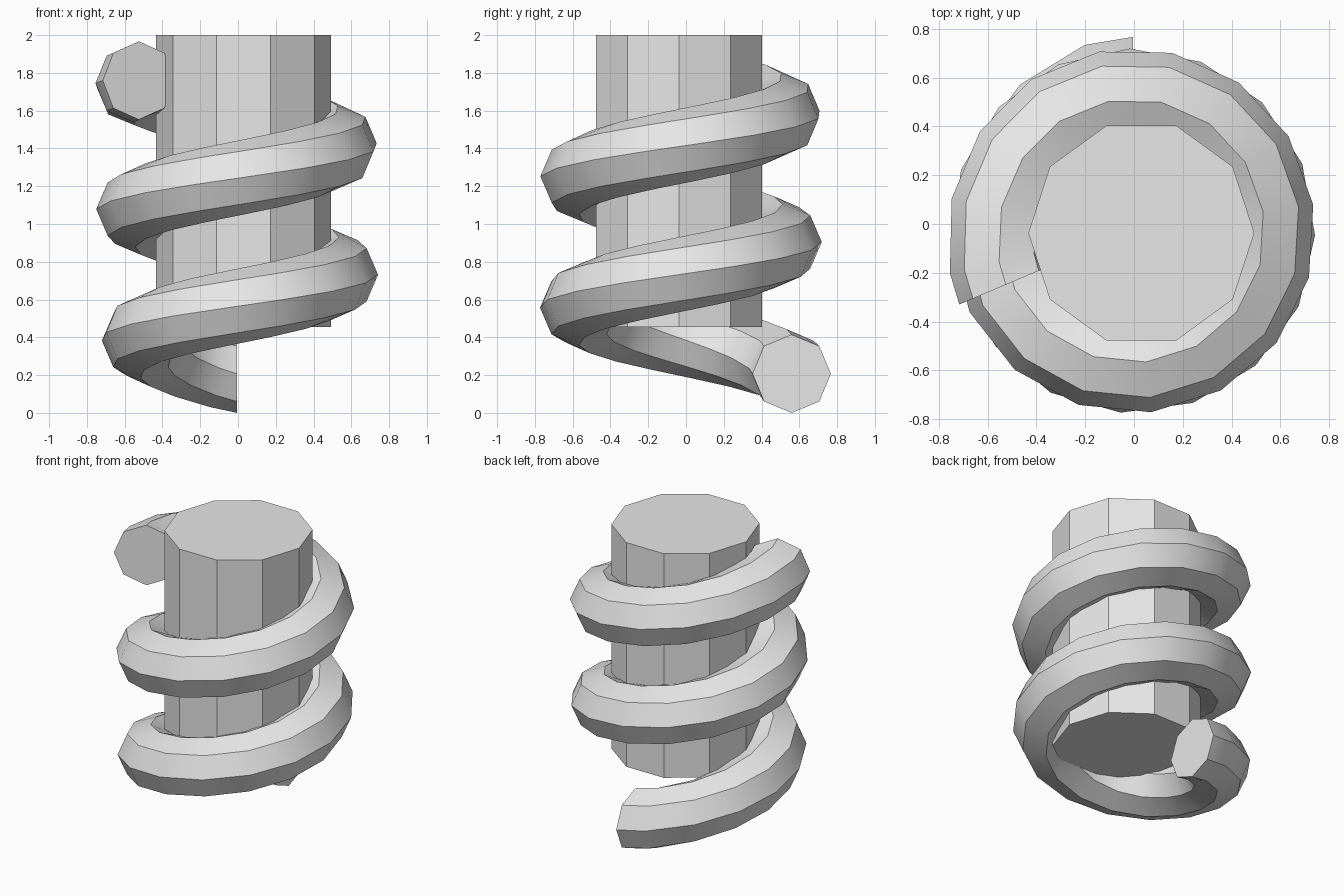
import bpy, bmesh
from math import sin, cos, pi, radians, exp

if "Cube" in bpy.data.objects:
    bpy.data.objects.remove(bpy.data.objects["Cube"], do_unlink=True)

grey = bpy.data.materials.new("plain_grey")
grey.use_nodes = True
grey.diffuse_color = (0.8, 0.8, 0.8, 1)
grey.node_tree.nodes["Principled BSDF"].inputs["Base Color"].default_value = (0.8, 0.8, 0.8, 1)


def finish(name, bm, angle):
    bmesh.ops.recalc_face_normals(bm, faces=bm.faces)
    mesh = bpy.data.meshes.new(name)
    bm.to_mesh(mesh)
    bm.free()
    mesh.materials.append(grey)
    obj = bpy.data.objects.new(name, mesh)
    bpy.context.collection.objects.link(obj)
    bpy.ops.object.select_all(action='DESELECT')
    obj.select_set(True)
    bpy.context.view_layer.objects.active = obj
    bpy.ops.object.shade_smooth_by_angle(angle=radians(angle))
    return obj


def bump(distance, width):
    return exp(-(distance / width) ** 2)


# Ten-sided central shaft
BOTTOM, TOP = 0.455, 2.0
bm = bmesh.new()
foot = [bm.verts.new((0.03 + 0.463 * cos(k * pi / 5), -0.037 + 0.463 * sin(k * pi / 5), BOTTOM))
        for k in range(10)]
base = bm.faces.new(foot)
side = bmesh.ops.extrude_face_region(bm, geom=[base], use_keep_orig=True)
for v in side["geom"]:
    if isinstance(v, bmesh.types.BMVert):
        v.co.z = TOP
finish("shaft", bm, 30)

# Eight-sided tube winding up around the shaft
SIDES, TUBE = 8, 0.207
START, END, PITCH = 90, 923, 0.678
angles = [START] + [104.5 + 23.1 * i for i in range(36)] + [END]

bm = bmesh.new()
rings = []
for a in angles:
    turn = (a - START) / 360
    left = (END - a) / 360
    at_start, at_end = bump(turn, 0.1), bump(left, 0.08)
    # the loose ends flare out slightly from the regular coil
    radius = 0.54 + 0.048 * at_start - 0.028 * bump(turn - 0.25, 0.12) + 0.025 * at_end
    height = 0.225 + PITCH * turn - 0.018 * at_start - 0.034 * at_end
    tall = TUBE * (0.96 + 0.04 * max(at_start, at_end))
    ring = []
    for k in range(SIDES):
        t = 2 * pi * k / SIDES
        r = radius + TUBE * cos(t)
        ring.append(bm.verts.new((-0.005 + r * cos(radians(a)),
                                  -0.028 + r * sin(radians(a)),
                                  height + tall * sin(t))))
    rings.append(ring)
for low, high in zip(rings, rings[1:]):
    for k in range(SIDES):
        n = (k + 1) % SIDES
        bm.faces.new((low[k], low[n], high[n], high[k]))
bm.faces.new(rings[0])
bm.faces.new(rings[-1])
finish("spiral_tube", bm, 30)
